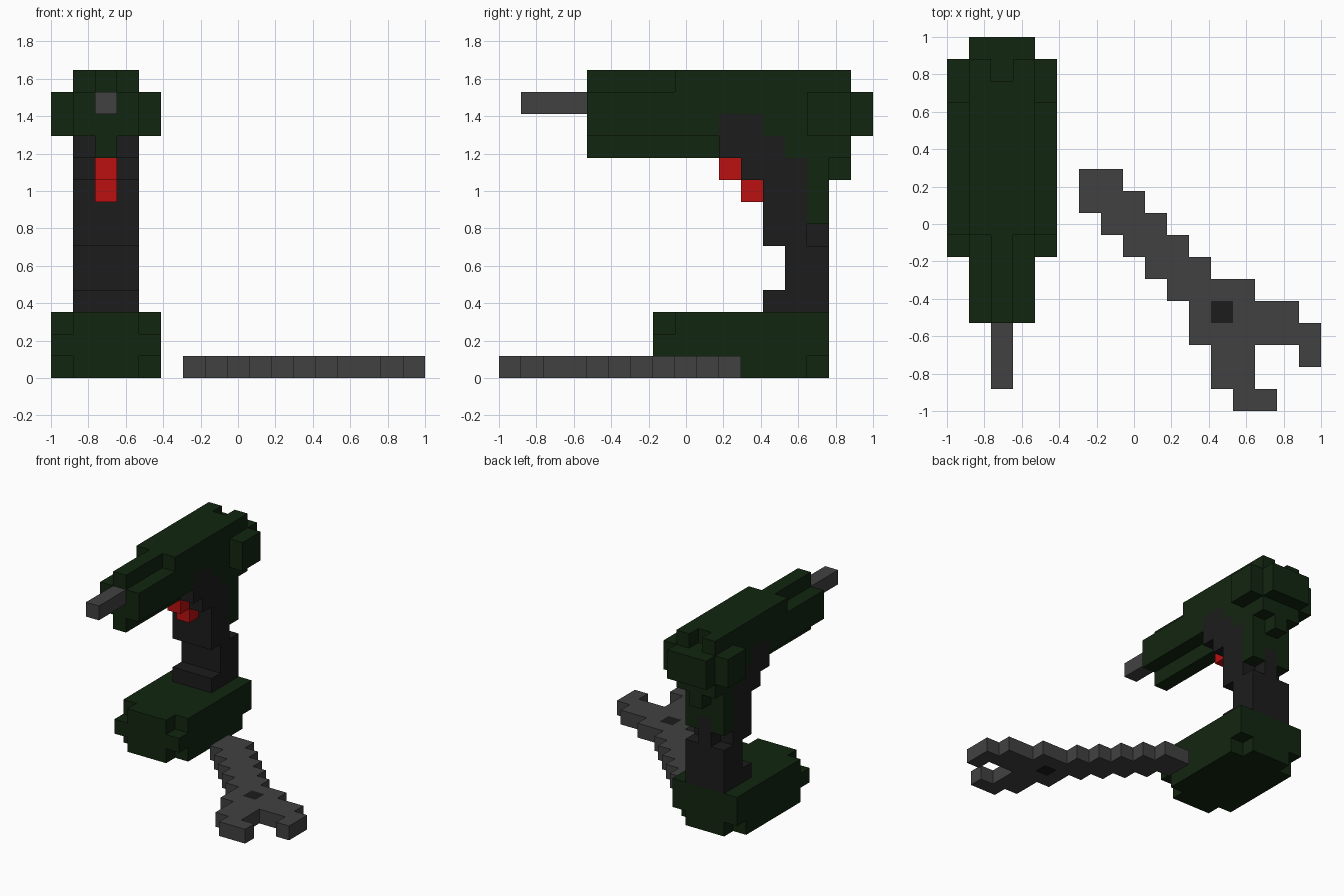
import bpy, bmesh
from mathutils import Vector

if "Cube" in bpy.data.objects:
    bpy.data.objects.remove(bpy.data.objects["Cube"])

U = 2 / 17  # edge of one cube on the model's grid
parts, taken = {}, {}


def block(name, x, y, z):
    """Add cells x0..x1, y0..y1, z0..z1 (inclusive) to a part; the latest part wins."""
    cells = parts.setdefault(name, set())
    for i in range(x[0], x[1] + 1):
        for j in range(y[0], y[1] + 1):
            for k in range(z[0], z[1] + 1):
                cells.add((i, j, k))
                taken[(i, j, k)] = name


def clear(*cells):
    for c in cells:
        taken.pop(c, None)


# motor housing: rounded nose, wide rear, back cap, side vents
block("motor_housing", (1, 3), (4, 15), (11, 12))
block("motor_housing", (2, 2), (4, 7), (13, 13))
block("motor_housing", (1, 3), (8, 15), (13, 13))
block("motor_housing", (2, 2), (4, 12), (10, 10))
block("motor_housing", (1, 3), (13, 15), (10, 10))
block("motor_housing", (1, 3), (16, 16), (11, 12))
for side in (0, 4):
    block("motor_housing", (side, side), (14, 15), (11, 12))
clear((2, 15, 13))

# green spine down the back of the grip
block("motor_housing", (1, 3), (14, 14), (7, 9))
block("motor_housing", (2, 2), (15, 15), (9, 9))

# rubber grip, stepped from the housing down to the battery
for side in (1, 3):
    block("grip", (side, side), (10, 11), (11, 11))
    block("grip", (side, side), (10, 12), (10, 10))
block("grip", (1, 3), (11, 13), (9, 9))
block("grip", (1, 3), (12, 13), (6, 8))
block("grip", (2, 2), (14, 14), (6, 7))
block("grip", (1, 3), (13, 14), (4, 5))
block("grip", (1, 3), (12, 14), (3, 3))

# trigger and drill bit
block("trigger", (2, 2), (10, 10), (9, 9))
block("trigger", (2, 2), (11, 11), (8, 8))
block("drill_bit", (2, 2), (1, 3), (12, 12))

# battery base with clipped corners
block("battery", (0, 4), (7, 14), (0, 2))
for side in (0, 4):
    clear((side, 7, 0), (side, 7, 2), (side, 14, 0))

# wrench lying on the ground: stepped diagonal handle and open jaw
block("wrench", (6, 7), (10, 10), (0, 0))
for n in range(4):
    block("wrench", (6 + n, 8 + n), (9 - n, 9 - n), (0, 0))
for row, x0, x1 in ((5, 10, 13), (4, 11, 15), (3, 11, 16), (2, 12, 13),
                    (2, 16, 16), (1, 12, 13), (0, 13, 14)):
    block("wrench", (x0, x1), (row, row), (0, 0))
block("wrench_pivot", (12, 12), (4, 4), (0, 0))

# colours
GREEN, BLACK = (0.006, 0.019, 0.005, 1), (0.0115, 0.0115, 0.0115, 1)
GREY, RED = (0.053, 0.053, 0.053, 1), (0.5, 0.005, 0.005, 1)
colours = {"motor_housing": GREEN, "battery": GREEN, "grip": BLACK, "wrench_pivot": BLACK,
           "drill_bit": GREY, "wrench": GREY, "trigger": RED}
mats = {}


def build(name):
    """Skin a part's cells with outward faces wherever no neighbouring cell touches."""
    bm = bmesh.new()
    for c in parts[name]:
        if taken.get(c) != name:
            continue
        for axis in range(3):
            for s in (-1, 1):
                step = Vector((0, 0, 0))
                step[axis] = s
                if tuple(int(a + b) for a, b in zip(c, step)) in taken:
                    continue
                a, b = Vector((0, 0, 0)), Vector((0, 0, 0))
                a[(axis + 1) % 3] = 0.5
                b[(axis + 2) % 3] = 0.5 * s
                mid = Vector(c) + Vector((0.5, 0.5, 0.5)) + step * 0.5
                quad = (mid - a - b, mid + a - b, mid + a + b, mid - a + b)
                bm.faces.new([bm.verts.new(p * U - Vector((1, 1, 0))) for p in quad])
    bmesh.ops.remove_doubles(bm, verts=bm.verts, dist=1e-4)
    bmesh.ops.dissolve_limit(bm, angle_limit=0.01, verts=bm.verts, edges=bm.edges)
    mesh = bpy.data.meshes.new(name)
    bm.to_mesh(mesh)
    bm.free()
    col = colours[name]
    if col not in mats:
        mats[col] = bpy.data.materials.new(name + "_colour")
        mats[col].diffuse_color = col
    mesh.materials.append(mats[col])
    bpy.context.collection.objects.link(bpy.data.objects.new(name, mesh))


for part in parts:
    build(part)

for m in bpy.data.materials:
    if m.users and not m.is_grease_pencil:
        m.use_nodes = True
        m.node_tree.nodes["Principled BSDF"].inputs["Base Color"].default_value = m.diffuse_color
